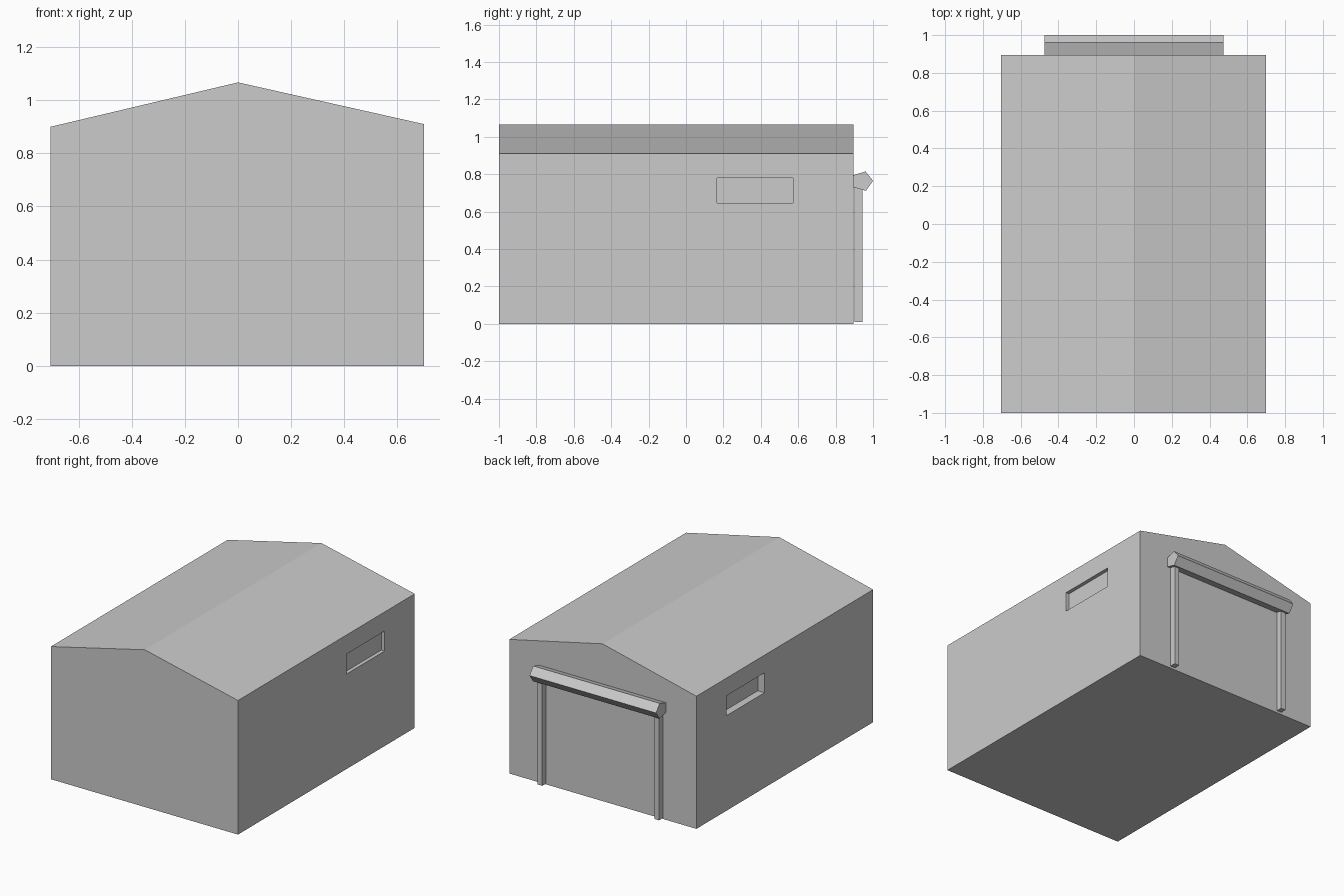
import bpy, bmesh
from mathutils import Vector

if "Cube" in bpy.data.objects:
    bpy.data.objects.remove(bpy.data.objects["Cube"])


def prism(name, profile, start, end, axis):
    """Extrude a 2D profile along x (profile is y,z) or y (profile is x,z)."""
    bm = bmesh.new()
    if axis == 'x':
        pts = [(start, a, b) for a, b in profile]
        move = Vector((end - start, 0, 0))
    else:
        pts = [(a, start, b) for a, b in profile]
        move = Vector((0, end - start, 0))
    face = bm.faces.new([bm.verts.new(p) for p in pts])
    ext = bmesh.ops.extrude_face_region(bm, geom=[face], use_keep_orig=True)
    verts = [v for v in ext['geom'] if isinstance(v, bmesh.types.BMVert)]
    bmesh.ops.translate(bm, verts=verts, vec=move)
    bmesh.ops.recalc_face_normals(bm, faces=bm.faces)
    mesh = bpy.data.meshes.new(name)
    bm.to_mesh(mesh)
    bm.free()
    obj = bpy.data.objects.new(name, mesh)
    bpy.context.collection.objects.link(obj)
    return obj


def box(name, x, y, z):
    return prism(name, [(y[0], z[0]), (y[1], z[0]), (y[1], z[1]), (y[0], z[1])],
                 x[0], x[1], 'x')


# Gabled garage body
body = prism("garage_body",
             [(-0.705, 0), (0.70, 0), (0.70, 0.91), (0, 1.067), (-0.705, 0.90)],
             -1.0, 0.895, 'y')

# Recessed side windows, slightly deeper on the left
for name, x in (("right", (0.675, 0.8)), ("left", (-0.8, -0.655))):
    cutter = box(name + "_window_cutter", x, (0.165, 0.572), (0.645, 0.78))
    cutter.hide_render = True
    cutter.hide_set(True)
    cut = body.modifiers.new(name + "_window", 'BOOLEAN')
    cut.operation = 'DIFFERENCE'
    cut.solver = 'EXACT'
    cut.object = cutter

# Five-sided shutter housing above the door
prism("shutter_housing",
      [(0.895, 0.73), (0.962, 0.712), (1.0, 0.765), (0.96, 0.815), (0.895, 0.795)],
      -0.475, 0.475, 'x')

# Door guide rails
for name, cx in (("left_door_rail", -0.44), ("right_door_rail", 0.437)):
    box(name, (cx - 0.018, cx + 0.018), (0.902, 0.943), (0.01, 0.735))
